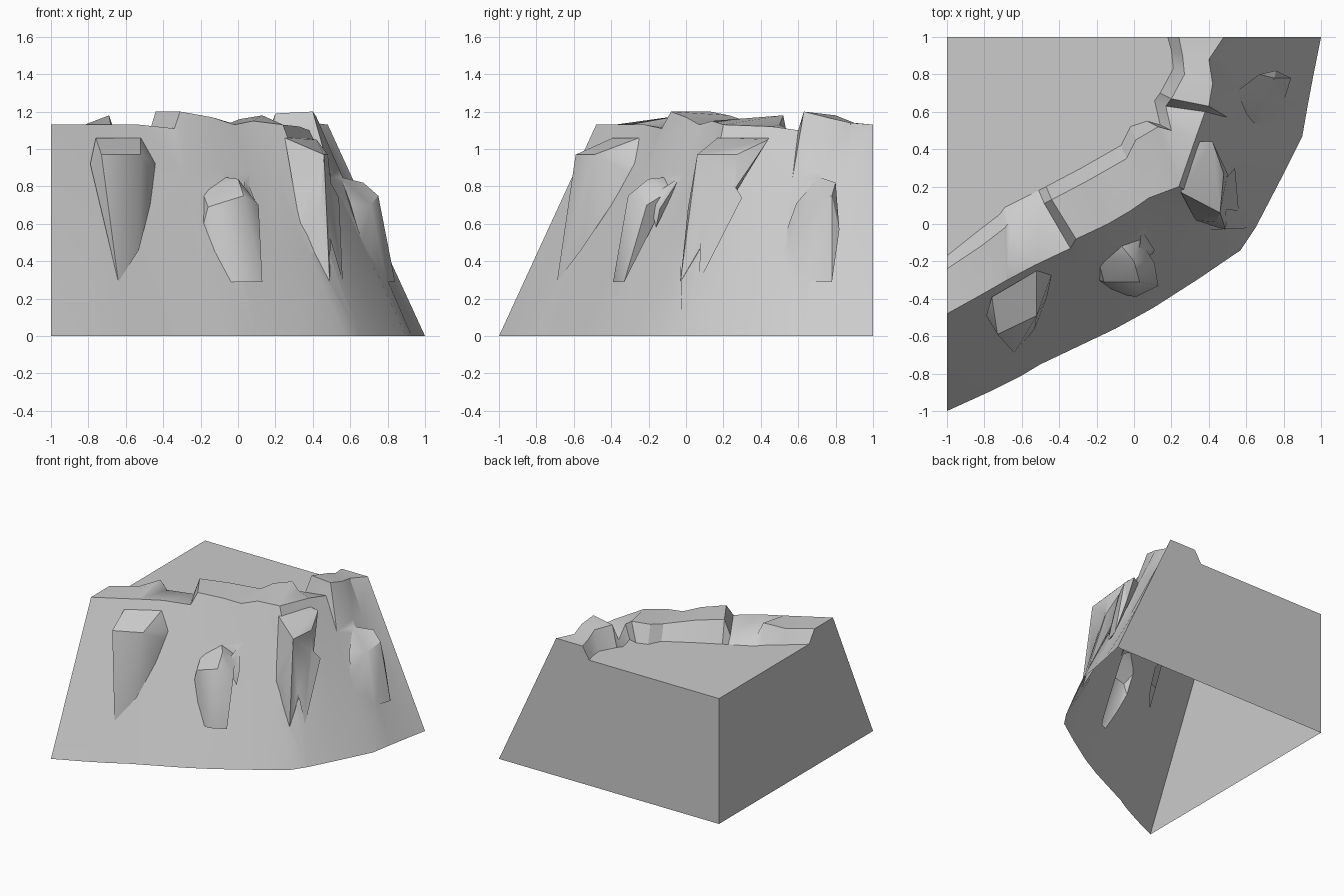
import bpy
import bmesh
import math
from mathutils import Vector

default_cube = bpy.data.objects.get("Cube")
if default_cube:
    bpy.data.objects.remove(default_cube, do_unlink=True)

PLATEAU = 1.03   # height of the flat ground behind the rim

stone = bpy.data.materials.new("grey stone")
stone.use_nodes = True
stone_colour = (0.6, 0.6, 0.6, 1)
stone.diffuse_color = stone_colour
stone.node_tree.nodes["Principled BSDF"].inputs["Base Color"].default_value = stone_colour


def make_object(bm, name):
    """Turn a bmesh into a named stone object."""
    bmesh.ops.recalc_face_normals(bm, faces=bm.faces)
    mesh = bpy.data.meshes.new(name)
    bm.to_mesh(mesh)
    bm.free()
    mesh.materials.append(stone)
    obj = bpy.data.objects.new(name, mesh)
    bpy.context.collection.objects.link(obj)
    return obj


def select_only(obj):
    bpy.ops.object.select_all(action="DESELECT")
    obj.select_set(True)
    bpy.context.view_layer.objects.active = obj


# Cross-sections along the cliff: foot, outer rim, inner rim
front_sections = [
    ((-1, -1), (-1, -.48, 1.13), (-1, -.24, 1.13)),
    ((-.78, -.9), (-.82, -.38, 1.13), (-.82, -.12, 1.13)),
    ((-.6, -.81), (-.68, -.3, 1.13), (-.69, -.02, 1.18)),
    ((-.5, -.75), (-.53, -.22, 1.13), (-.66, .02, 1.09)),
    ((-.1, -.56), (-.34, -.13, 1.11), (-.48, .11, 1.07)),
    ((-.1, -.56), (-.31, -.08, 1.2), (-.44, .13, 1.2)),
    ((.1, -.45), (-.14, 0, 1.17), (-.25, .23, 1.18)),
    ((.35, -.29), (-.02, .07, 1.13), (-.04, .35, 1.14)),
    ((.57, -.14), (.08, .14, 1.15), (.01, .45, 1.16)),
]
side_sections = [
    ((.65, -.02), (.24, .2, 1.13), (.13, .52, 1.18)),
    ((.78, .23), (.33, .46, 1.12), (.2, .5, 1.13)),
    ((.9, .47), (.38, .6, 1.1), (.17, .63, 1.06)),
    ((.9, .47), (.4, .63, 1.2), (.2, .67, 1.19)),
    ((.93, .64), (.42, .75, 1.17), (.27, .8, 1.18)),
    ((.96, .8), (.4, .88, 1.14), (.26, .9, 1.14)),
    ((1, 1), (.48, 1, 1.13), (.24, 1, 1.13)),
]


def bank_foot(inner, step):
    """Where the bank behind the rim meets the plateau, kept inside the block."""
    x = max(-1, inner.x + step[0])
    y = min(1, inner.y + step[1])
    return Vector((x, y, PLATEAU))


def build_columns(bm, sections, bank_step):
    """One column of vertices per section, from the foot up and over the rim."""
    columns = []
    previous_foot = None
    crack_tip = None
    for foot, outer, inner in sections:
        foot, outer, inner = Vector((*foot, 0)), Vector(outer), Vector(inner)
        # two sections sharing a foot form a crack that closes at one point
        if foot != previous_foot:
            crack_tip = foot.lerp(outer, .77)
        middle = foot.lerp(crack_tip, .5)
        path = [foot, middle, crack_tip, outer, inner, bank_foot(inner, bank_step)]
        columns.append([bm.verts.new(point) for point in path])
        previous_foot = foot
    return columns


def build_cliff():
    """A closed block: wall, rim, plateau, underside and two straight sides."""
    bm = bmesh.new()
    columns = build_columns(bm, front_sections, (-.03, .07))
    columns += build_columns(bm, side_sections, (-.06, .03))

    # wall, rim and inner bank
    for left, right in zip(columns, columns[1:]):
        for row in range(len(left) - 1):
            bm.faces.new((left[row], right[row], right[row + 1], left[row + 1]))

    # plateau, underside and the two straight cut sides
    low = bm.verts.new((-1, 1, 0))
    high = bm.verts.new((-1, 1, PLATEAU))
    bm.faces.new([column[-1] for column in columns] + [high])
    bm.faces.new([column[0] for column in columns] + [low])
    bm.faces.new(columns[0] + [high, low])
    bm.faces.new(columns[-1] + [high, low])

    bmesh.ops.remove_doubles(bm, verts=bm.verts, dist=.001)
    bmesh.ops.triangulate(bm, faces=[f for f in bm.faces if len(f.verts) > 4])
    return make_object(bm, "cliff")


def merge_outcrop(cliff, name, corners):
    """Weld a faceted rock, spanning the corner points, onto the cliff."""
    bm = bmesh.new()
    for corner in corners:
        bm.verts.new(corner)
    hull = bmesh.ops.convex_hull(bm, input=bm.verts)
    loose = set(hull["geom_interior"]) | set(hull["geom_unused"])
    bmesh.ops.delete(bm, geom=[v for v in loose if isinstance(v, bmesh.types.BMVert)],
                     context="VERTS")
    rock = make_object(bm, name)
    rock.hide_render = True
    union = cliff.modifiers.new(name, "BOOLEAN")
    union.operation = "UNION"
    union.solver = "EXACT"
    union.object = rock
    select_only(cliff)
    bpy.ops.object.modifier_apply(modifier=union.name)
    bpy.data.objects.remove(rock, do_unlink=True)


def open_underside(cliff):
    """The block is a hollow shell, open at the bottom."""
    bm = bmesh.new()
    bm.from_mesh(cliff.data)
    floor = [f for f in bm.faces if all(v.co.z < .001 for v in f.verts)]
    bmesh.ops.delete(bm, geom=floor, context="FACES")
    bm.to_mesh(cliff.data)
    bm.free()


cliff = build_cliff()

# Rocks jutting out of the wall
merge_outcrop(cliff, "left_outcrop", [
    (-.76, -.39, 1.06), (-.52, -.25, 1.06), (-.73, -.59, .97), (-.52, -.49, .97),
    (-.79, -.49, .92), (-.44, -.27, .92), (-.64, -.69, .29), (-.53, -.56, .46),
    (-.47, -.4, .7)])
merge_outcrop(cliff, "middle_outcrop", [
    (-.08, -.1, .85), (0, -.2, .84), (-.19, -.2, .77), (-.16, -.31, .69),
    (.03, -.31, .75), (.11, -.21, .7), (-.19, -.3, .58), (-.1, -.37, .29),
    (.01, -.39, .29), (.13, -.33, .29), (.03, -.08, .78)])
merge_outcrop(cliff, "middle_splinter", [
    (.04, -.03, .85), (.05, -.14, .76), (.02, -.2, .74), (.11, -.14, .68),
    (.1, -.16, .58)])
merge_outcrop(cliff, "corner_outcrop", [
    (.25, .17, 1.06), (.35, .44, 1.06), (.42, .44, 1.05),
    (.46, .06, .97), (.48, .27, .97), (.5, .27, .8), (.44, .01, .68),
    (.49, -.03, .29), (.33, .02, .6)])
merge_outcrop(cliff, "corner_splinter", [
    (.54, .3, .74), (.48, .23, .85), (.56, .07, .29), (.47, .08, .6)])
merge_outcrop(cliff, "right_outcrop", [
    (.55, .71, .85), (.67, .8, .82), (.75, .78, .75), (.71, .66, .7), (.6, .59, .71),
    (.64, .54, .57), (.76, .58, .29), (.8, .65, .29), (.84, .78, .29), (.76, .82, .57)])

open_underside(cliff)
select_only(cliff)
bpy.ops.object.shade_smooth_by_angle(angle=math.radians(30))
